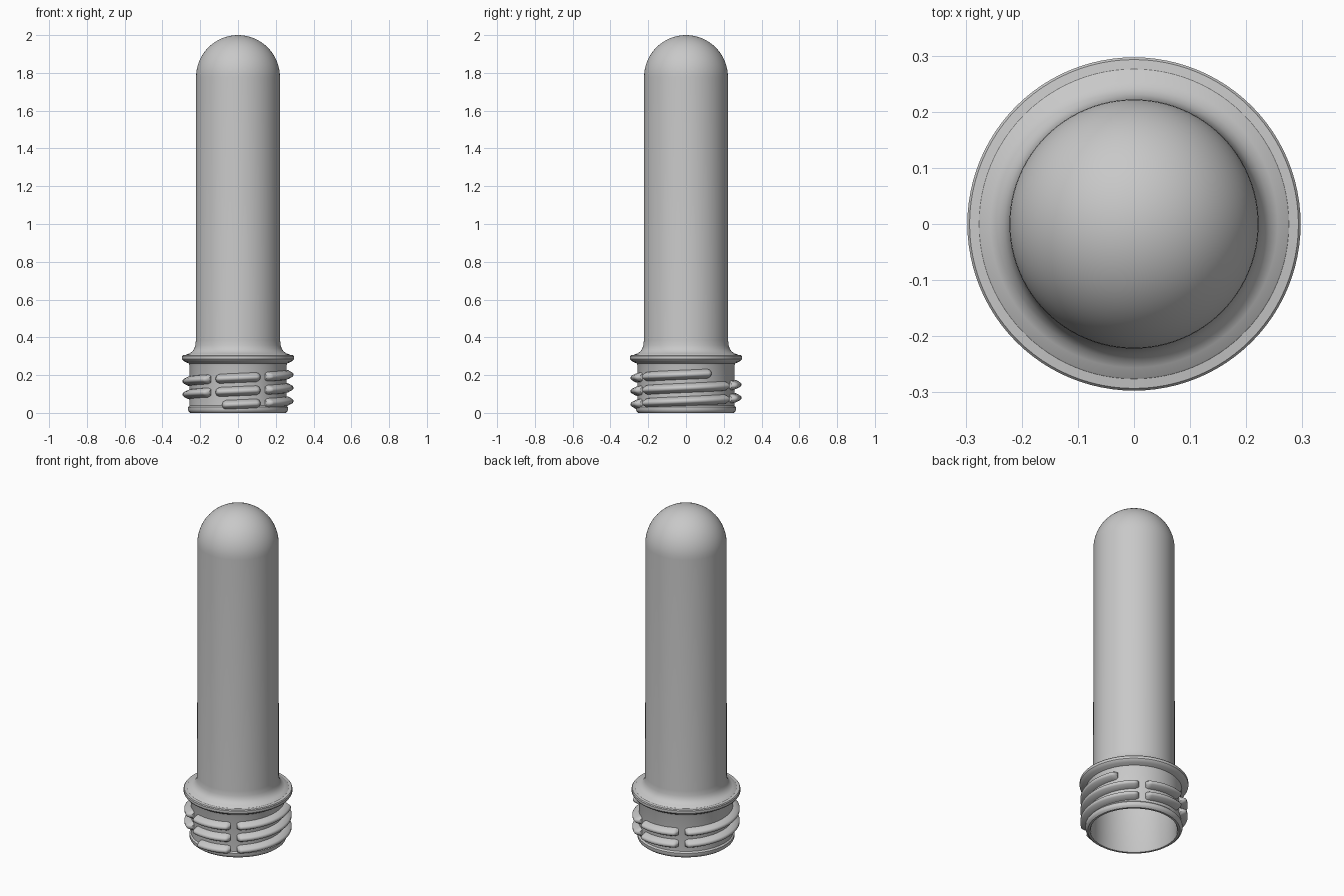
import bpy, bmesh
from math import sin, cos, pi, radians, floor

if "Cube" in bpy.data.objects:
    bpy.data.objects.remove(bpy.data.objects["Cube"])

grey = bpy.data.materials.new("plain grey plastic")
grey.use_nodes = True
grey.diffuse_color = (0.58, 0.58, 0.58, 1)
grey.node_tree.nodes["Principled BSDF"].inputs["Base Color"].default_value = (0.58, 0.58, 0.58, 1)


def finish(bm, name, angle):
    bmesh.ops.recalc_face_normals(bm, faces=bm.faces)
    mesh = bpy.data.meshes.new(name)
    bm.to_mesh(mesh)
    bm.free()
    mesh.materials.append(grey)
    ob = bpy.data.objects.new(name, mesh)
    bpy.context.collection.objects.link(ob)
    bpy.ops.object.select_all(action="DESELECT")
    ob.select_set(True)
    bpy.context.view_layer.objects.active = ob
    bpy.ops.object.shade_smooth_by_angle(angle=radians(angle))


def arc(r, z, rz, steps=16):
    """Quarter dome from the wall up to the axis."""
    return [(r * cos(i * pi / 2 / steps), z + rz * sin(i * pi / 2 / steps))
            for i in range(steps + 1)]


def lathe(name, profile, sides=96):
    bm = bmesh.new()
    verts = [bm.verts.new((max(r, 0), 0, z)) for r, z in profile]
    edges = [bm.edges.new(pair) for pair in zip(verts, verts[1:])]
    bmesh.ops.spin(bm, geom=verts + edges, axis=(0, 0, 1), cent=(0, 0, 0),
                   angle=2 * pi, steps=sides, use_merge=False)
    bmesh.ops.remove_doubles(bm, verts=bm.verts, dist=0.0001)
    finish(bm, name, 35)


# Hollow tube: sealing lip, neck, support flange, shoulder, dome, then the bore
outside = [(0.252, 0), (0.262, 0.008), (0.265, 0.016), (0.265, 0.03), (0.257, 0.038),
           (0.257, 0.25), (0.261, 0.262), (0.28, 0.27), (0.292, 0.278), (0.297, 0.285),
           (0.297, 0.3), (0.293, 0.305), (0.276, 0.307), (0.274, 0.309),
           (0.256, 0.315), (0.241, 0.326), (0.231, 0.341), (0.226, 0.358), (0.223, 0.385)]
bore = [(0.185, 0.4), (0.192, 0.37), (0.222, 0.31), (0.235, 0.27), (0.235, 0.008), (0.24, 0)]
lathe("tube_body", outside + arc(0.222, 1.778, 0.222)
      + arc(0.18, 1.778, 0.18)[::-1] + bore + outside[:1])

# Screw thread: one helix, interrupted by four vertical vent slots
PITCH, START, END = 0.07, -18, 840
SECTION = [(0.252, -0.026), (0.268, -0.022), (0.288, -0.011), (0.293, -0.005),
           (0.293, 0.005), (0.288, 0.011), (0.268, 0.022), (0.252, 0.026)]


def thread_piece(name, a0, a1):
    bm = bmesh.new()
    steps = max(8, int((a1 - a0) / 2))
    rings = []
    for i in range(steps + 1):
        deg = a0 + (a1 - a0) * i / steps
        ease = min(1, 0.45 + min(deg - a0, a1 - deg) / 6)
        z = 0.045 + PITCH * deg / 360
        phi = radians(deg)
        ring = []
        for r, dz in SECTION:
            rr = 0.252 + (r - 0.252) * ease
            ring.append(bm.verts.new((rr * sin(phi), -rr * cos(phi), z + dz * (0.5 + ease / 2))))
        rings.append(ring)
    n = len(SECTION)
    for a, b in zip(rings, rings[1:]):
        for j in range(n):
            k = (j + 1) % n
            bm.faces.new((a[j], a[k], b[k], b[j]))
    bm.faces.new(rings[0])
    bm.faces.new(rings[-1])
    finish(bm, name, 40)


count = 0
for turn in range(floor(END / 360) + 1):
    for lo, hi in ((-26, 26), (34, 146), (154, 206), (214, 326)):
        a0, a1 = max(START, lo + 360 * turn), min(END, hi + 360 * turn)
        if a1 - a0 > 5:
            count += 1
            thread_piece(f"thread_piece_{count}", a0, a1)
